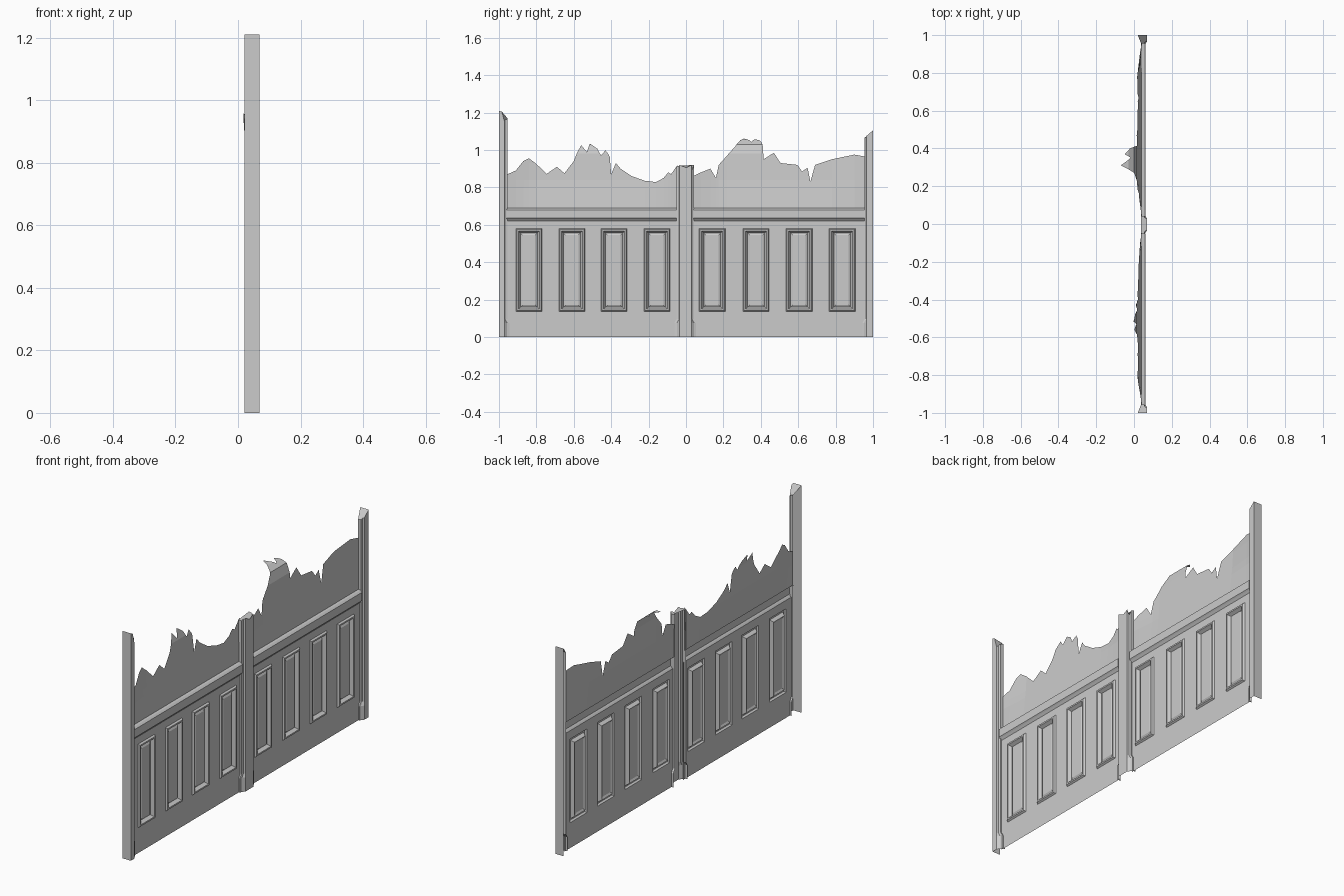
import bpy, bmesh

if "Cube" in bpy.data.objects:
    bpy.data.objects.remove(bpy.data.objects["Cube"])

def finish(name, bm):
    # Every part is an open shell whose visible side looks towards +x
    bmesh.ops.remove_doubles(bm, verts=bm.verts[:], dist=0.0001)
    bm.normal_update()
    for f in bm.faces:
        if f.normal.x < -0.01:
            f.normal_flip()
    me = bpy.data.meshes.new(name)
    bm.to_mesh(me)
    bm.free()
    ob = bpy.data.objects.new(name, me)
    bpy.context.collection.objects.link(ob)
    return ob

def face(bm, pts):
    return bm.faces.new([bm.verts.new(p) for p in pts])

# Wainscot: flat board with four moulded, recessed panels
WX = 0.048
Z0, Z1, ZTOP = 0.135, 0.58, 0.625
RINGS = [(0.0, WX), (0.006, 0.057), (0.014, 0.057), (0.019, 0.049), (0.025, 0.04), (0.036, 0.046)]

def ring(yc, inset, x):
    h = 0.07 - inset
    a, b = Z0 + inset, Z1 - inset
    return [(x, yc - h, a), (x, yc + h, a), (x, yc + h, b), (x, yc - h, b)]

def wainscot(name, ya, yb, centres):
    bm = bmesh.new()
    def rect(y0, y1, z0, z1):
        face(bm, [(WX, y0, z0), (WX, y1, z0), (WX, y1, z1), (WX, y0, z1)])
    left = ya
    for yc in centres:
        y0, y1 = yc - 0.07, yc + 0.07
        for za, zb in ((0, Z0), (Z0, Z1), (Z1, ZTOP)):
            rect(left, y0, za, zb)
        rect(y0, y1, 0, Z0)
        rect(y0, y1, Z1, ZTOP)
        loops = [ring(yc, i, x) for i, x in RINGS]
        for a, b in zip(loops, loops[1:]):
            for k in range(4):
                n = (k + 1) % 4
                face(bm, [a[k], a[n], b[n], b[k]])
        face(bm, loops[-1])
        left = y1
    for za, zb in ((0, Z0), (Z0, Z1), (Z1, ZTOP)):
        rect(left, yb, za, zb)
    finish(name, bm)

wainscot("wainscot_left", -0.955, -0.045, (-0.84, -0.61, -0.385, -0.155))
wainscot("wainscot_right", 0.04, 0.955, (0.14, 0.375, 0.605, 0.835))

# Dado rail: one moulding profile (x, z) swept along y
RAIL = [(0.04, 0.69), (0.052, 0.688), (0.062, 0.68), (0.062, 0.636), (0.056, 0.63), (WX, 0.62)]

def rail(name, ya, yb):
    bm = bmesh.new()
    for (xa, za), (xb, zb) in zip(RAIL, RAIL[1:]):
        face(bm, [(xa, ya, za), (xb, ya, zb), (xb, yb, zb), (xa, yb, za)])
    for y in (ya, yb):
        face(bm, [(x, y, z) for x, z in RAIL])
    finish(name, bm)

rail("dado_rail_left", -0.96, -0.05)
rail("dado_rail_right", 0.04, 0.955)

# Torn upper wall: ragged outline; away from the posts it leans and curls backwards
CURL = [(0.0, 0.04, 0.0), (0.69, 0.04, 0.69), (0.84, 0.024, 0.84), (0.98, 0.015, 0.98),
        (1.035, 0.0, 1.03), (1.07, -0.03, 1.052), (1.11, -0.07, 1.061)]

def curl(s, y):
    for (s0, x0, z0), (s1, x1, z1) in zip(CURL, CURL[1:]):
        if s <= s1 + 1e-6:
            t = (s - s0) / (s1 - s0)
            x, z = x0 + t * (x1 - x0), z0 + t * (z1 - z0)
            break
    else:
        x, z = CURL[-1][1:]
    to_post = min(abs(y) - 0.04, 0.955 - abs(y))
    w = min(1, max(0, to_post / 0.15))
    return 0.04 + w * (x - 0.04), z

def torn_wall(name, edge):
    bm = bmesh.new()
    for (ya, za), (yb, zb) in zip(edge, edge[1:]):
        face(bm, [(0, ya, 0.69), (0, yb, 0.69), (0, yb, zb), (0, ya, za)])
    bmesh.ops.remove_doubles(bm, verts=bm.verts[:], dist=0.0001)
    for s in (0.80, 0.84, 0.93, 0.98, 1.01, 1.035, 1.055, 1.07, 1.09):
        bmesh.ops.bisect_plane(bm, geom=bm.verts[:] + bm.edges[:] + bm.faces[:],
                               plane_co=(0, 0, s), plane_no=(0, 0, 1))
    for v in bm.verts:
        v.co.x, v.co.z = curl(v.co.z, v.co.y)
    finish(name, bm)

torn_wall("torn_wall_left", [
    (-0.955, .87), (-0.91, .89), (-0.87, .94), (-0.84, .955), (-0.80, .925), (-0.745, .872),
    (-0.69, .91), (-0.65, .875), (-0.60, .94), (-0.58, .99), (-0.56, 1.03), (-0.53, .99),
    (-0.515, 1.04), (-0.475, 1.01), (-0.455, .97), (-0.43, 1.0), (-0.408, .965), (-0.40, .87),
    (-0.375, .93), (-0.35, .90), (-0.29, .86), (-0.22, .835), (-0.16, .828), (-0.12, .85),
    (-0.095, .88), (-0.08, .87), (-0.045, .92)])
torn_wall("torn_wall_right", [
    (0.04, .86), (0.08, .88), (0.13, .90), (0.16, .85), (0.175, .92), (0.22, .97), (0.265, 1.025),
    (0.285, 1.06), (0.31, 1.11), (0.35, 1.055), (0.37, 1.09), (0.40, 1.06), (0.41, 1.03),
    (0.415, .95), (0.47, .985), (0.505, .93), (0.595, .92), (0.62, .885), (0.65, .905),
    (0.665, .83), (0.69, .92), (0.78, .95), (0.90, .975), (0.955, .965)])

# Posts: open-backed section (y, x, top z, sideways flare of the foot)
def post(name, section):
    bm = bmesh.new()
    rows = []
    for z, fl in ((0, 1), (0.075, 1), (0.095, 0), (None, 0)):
        rows.append([(x, y + fl * f, top if z is None else z) for y, x, top, f in section])
    for a, b in zip(rows, rows[1:]):
        for k in range(len(section) - 1):
            face(bm, [a[k], a[k + 1], b[k + 1], b[k]])
    face(bm, rows[-1])
    finish(name, bm)

post("end_post_tall", [
    (-1, .02, 1.21, 0), (-1, .069, 1.21, 0), (-.985, .069, 1.205, 0), (-.97, .069, 1.15, 0),
    (-.968, .058, 1.16, .012), (-.955, .055, 1.165, .012), (-.955, .038, 1.17, .012)])
post("end_post_short", [
    (.955, .038, 1.06, -.012), (.955, .055, 1.065, -.012), (.963, .058, 1.07, -.012),
    (.965, .069, 1.075, 0), (1, .069, 1.105, 0), (1, .02, 1.105, 0)])
post("middle_post", [
    (-.05, .036, .91, -.012), (-.05, .055, .91, -.012), (-.037, .058, .915, -.012), (-.035, .069, .92, 0),
    (0, .069, .905, 0), (.03, .069, .92, 0), (.032, .058, .89, .012), (.042, .055, .915, .012),
    (.042, .036, .92, .012)])
